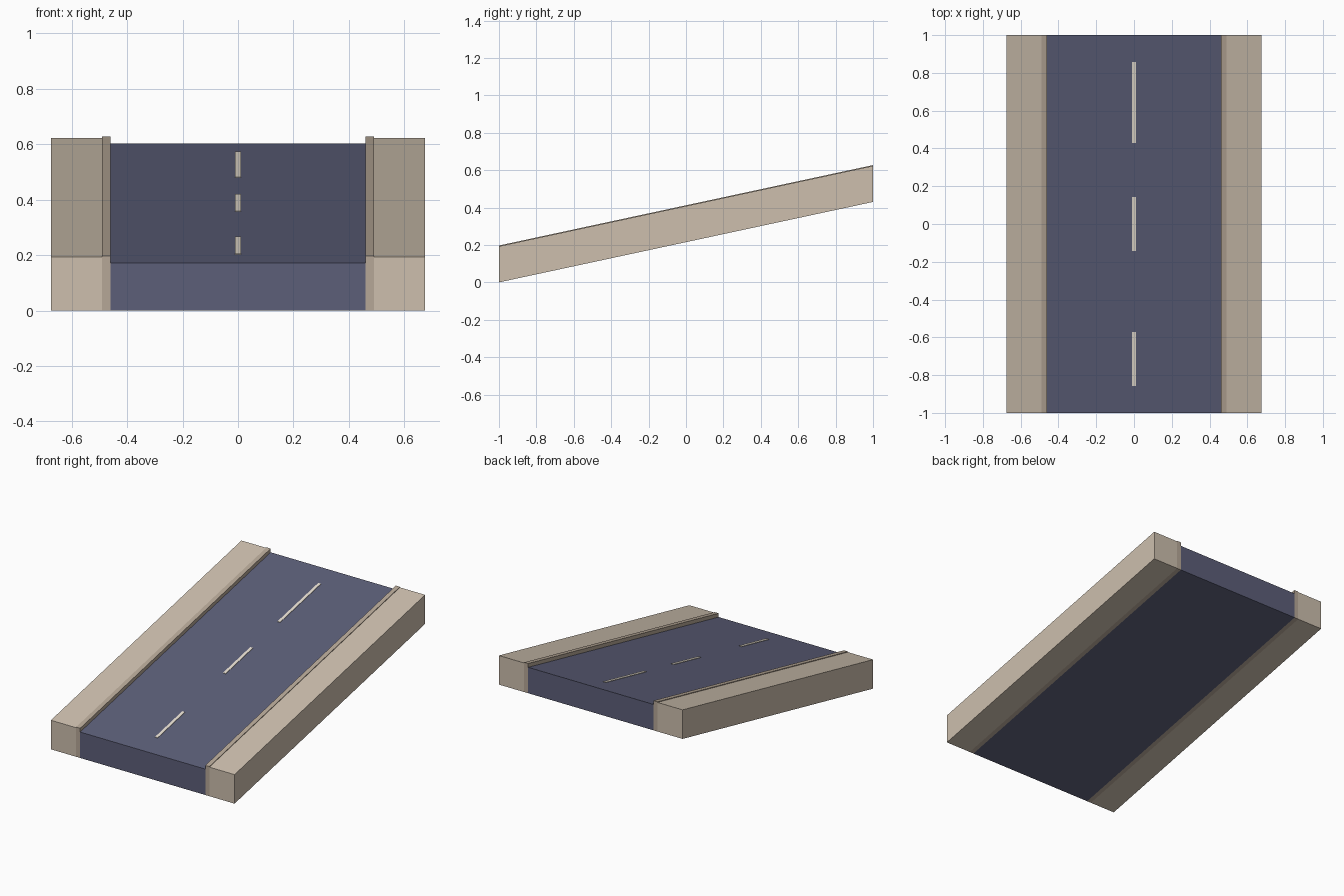
import bpy, bmesh

if "Cube" in bpy.data.objects:
    bpy.data.objects.remove(bpy.data.objects["Cube"])

RISE = 0.43          # height gained from front to back
LENGTH = 2.0


def material(name, rgb):
    m = bpy.data.materials.new(name)
    m.diffuse_color = (*rgb, 1)
    m.use_nodes = True
    m.node_tree.nodes["Principled BSDF"].inputs["Base Color"].default_value = m.diffuse_color
    return m


asphalt = material("asphalt", (0.107, 0.113, 0.19))
concrete = material("concrete", (0.61, 0.52, 0.42))
curb_stone = material("curb_stone", (0.47, 0.39, 0.31))
paint = material("paint", (0.80, 0.74, 0.64))


def ramp_z(y):
    return RISE * (y + 1) / LENGTH


def sloped_slab(name, x0, x1, y0, y1, low, high, mat):
    """Box with vertical ends, sheared to follow the ramp."""
    bm = bmesh.new()
    bmesh.ops.create_cube(bm, size=1)
    for v in bm.verts:
        x = x1 if v.co.x > 0 else x0
        y = y1 if v.co.y > 0 else y0
        z = high if v.co.z > 0 else low
        v.co = (x, y, z + ramp_z(y))
    mesh = bpy.data.meshes.new(name)
    bm.to_mesh(mesh)
    bm.free()
    mesh.materials.append(mat)
    obj = bpy.data.objects.new(name, mesh)
    bpy.context.collection.objects.link(obj)
    return obj


# Road deck
sloped_slab("road", -0.46, 0.46, -1, 1, 0, 0.172, asphalt)

# Sidewalk and curb on each side
for side, s in (("left", -1), ("right", 1)):
    for part, inner, outer, top, mat in (("curb", 0.46, 0.49, 0.197, curb_stone),
                                         ("sidewalk", 0.49, 0.675, 0.193, concrete)):
        a, b = sorted((s * inner, s * outer))
        sloped_slab(f"{part}_{side}", a, b, -1, 1, 0, top, mat)

# Centre line dashes, the last one longer
for i, (y0, y1) in enumerate(((-0.857, -0.571), (-0.143, 0.143), (0.429, 0.857))):
    sloped_slab(f"lane_dash_{i + 1}", -0.01, 0.01, y0, y1, 0.168, 0.175, paint)
